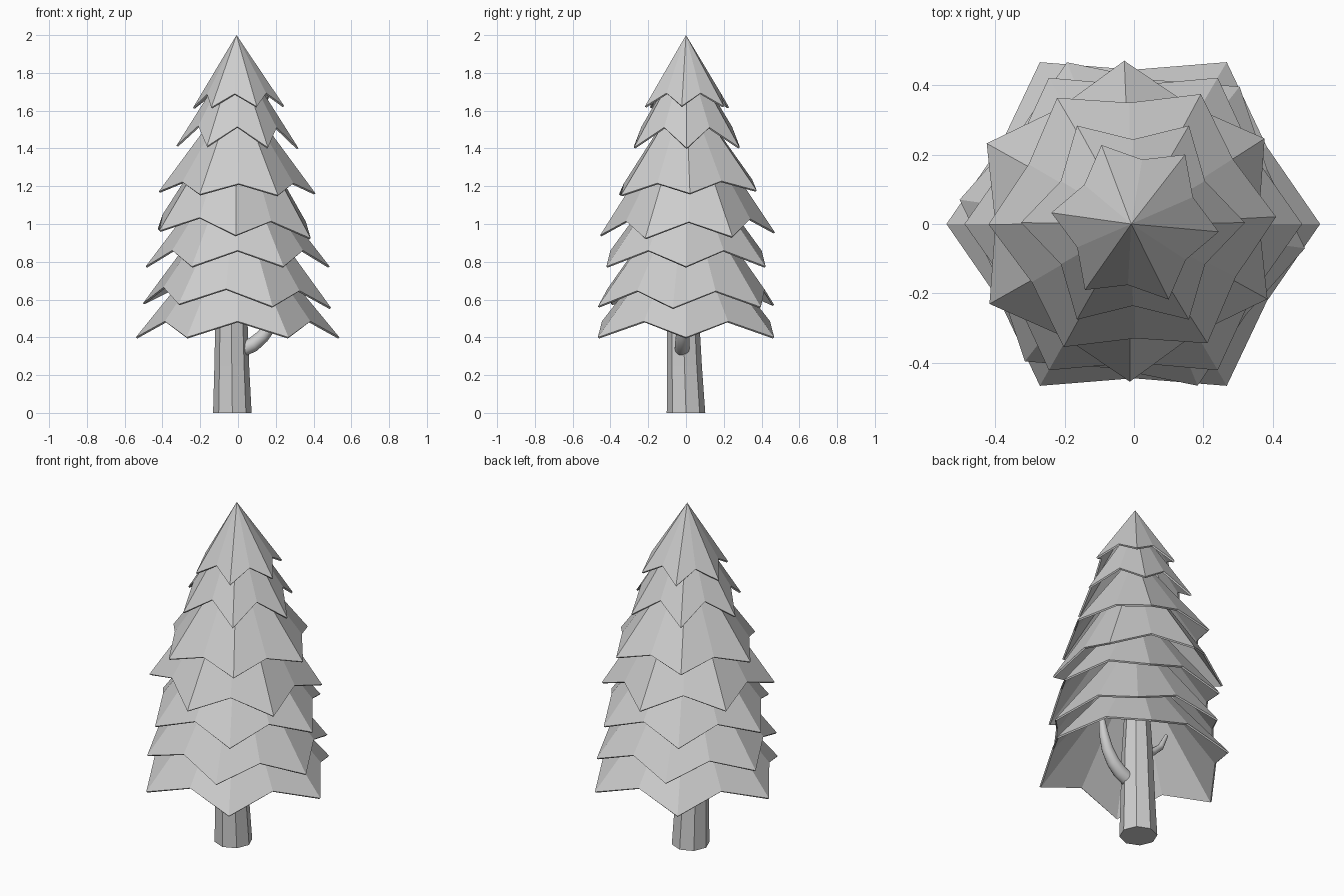
import bpy, bmesh, math
from mathutils import Vector

cube = bpy.data.objects.get("Cube")
if cube:
    bpy.data.objects.remove(cube, do_unlink=True)

# One plain grey for the whole tree
grey = bpy.data.materials.new("plain_grey")
grey.use_nodes = True
colour = (0.61, 0.61, 0.61, 1)
grey.diffuse_color = colour
grey.node_tree.nodes["Principled BSDF"].inputs["Base Color"].default_value = colour


def finish(name, bm):
    mesh = bpy.data.meshes.new(name)
    bm.to_mesh(mesh)
    bm.free()
    mesh.materials.append(grey)
    obj = bpy.data.objects.new(name, mesh)
    bpy.context.collection.objects.link(obj)
    return obj


def skirt(name, tip_r, tip_z, valley_r, valley_z, apex_z, turn, cx, cy, tilt_x, tilt_y):
    """Six-pointed star cone with a thin shell and a slightly tilted rim."""
    bm = bmesh.new()
    apex = bm.verts.new((-0.008, 0, apex_z))
    rim = []
    for i in range(12):
        a = math.radians(turn + 30 * i)
        r, z = (valley_r, valley_z) if i % 2 else (tip_r, tip_z)
        x, y = r * math.cos(a), r * math.sin(a)
        rim.append(bm.verts.new((cx + x, cy + y, z + tilt_x * x + tilt_y * y)))
    for i in range(12):
        bm.faces.new((rim[i], rim[(i + 1) % 12], apex))
    shell = finish(name, bm).modifiers.new("shell", "SOLIDIFY")
    shell.thickness = 0.01
    shell.offset = -1


def tube(name, path, sides, upright=False):
    """Loft rings along a path of (x, y, z, radius)."""
    bm = bmesh.new()
    pts = [Vector(p[:3]) for p in path]
    rings = []
    for i, p in enumerate(pts):
        d = pts[min(i + 1, len(pts) - 1)] - pts[max(i - 1, 0)]
        d = Vector((0, 0, 1)) if upright else d.normalized()
        u = Vector((0, 1, 0)).cross(d).normalized()
        v = d.cross(u)
        ring = []
        for k in range(sides):
            a = math.tau * k / sides
            ring.append(bm.verts.new(p + path[i][3] * (u * math.cos(a) + v * math.sin(a))))
        rings.append(ring)
    for lo, hi in zip(rings, rings[1:]):
        for k in range(sides):
            n = (k + 1) % sides
            bm.faces.new((lo[k], lo[n], hi[n], hi[k]))
    bm.faces.new(rings[0])
    bm.faces.new(rings[-1])
    bmesh.ops.recalc_face_normals(bm, faces=bm.faces)
    return finish(name, bm)


# Foliage: tip radius, tip z, valley radius, valley z, apex z, turn, centre, tilt
tiers = [
    (0.539, 0.40, 0.445, 0.485, 1.06, 0, -0.002, 0, 0, 0),
    (0.503, 0.568, 0.42, 0.655, 1.25, -8, -0.005, 0, -0.025, 0),
    (0.487, 0.775, 0.40, 0.86, 1.41, 0, -0.002, 0, 0, 0),
    (0.463, 0.948, 0.38, 1.03, 1.66, 31, -0.02, 0.008, -0.05, 0.016),
    (0.415, 1.167, 0.34, 1.225, 1.73, 1.5, -0.005, 0.01, -0.012, 0.034),
    (0.323, 1.408, 0.24, 1.515, 1.92, 0, -0.003, 0.004, -0.02, 0),
    (0.243, 1.62, 0.182, 1.69, 2.00, -6.5, 0.003, 0.005, 0.02, 0),
]
for n, t in enumerate(tiers):
    skirt(f"foliage_tier_{n + 1}", *t)

# Trunk, leaning slightly
tube("trunk", [(-0.03, 0, 0, 0.102), (-0.033, -0.008, 0.25, 0.092),
               (-0.035, -0.015, 0.5, 0.085), (-0.03, -0.01, 0.9, 0.06)], 8, True)

# Two stub branches curving upward
branches = {
    "left_branch": [(0.02, -0.02, 0.335, 0.04), (0.08, -0.02, 0.362, 0.039),
                    (0.13, -0.018, 0.405, 0.036), (0.175, -0.012, 0.465, 0.032),
                    (0.205, -0.005, 0.54, 0.026), (0.225, 0, 0.63, 0.016)],
    "right_branch": [(-0.07, 0, 0.53, 0.021), (-0.13, 0, 0.555, 0.02),
                     (-0.185, 0, 0.605, 0.017), (-0.225, 0, 0.69, 0.01)],
}
for name, path in branches.items():
    obj = tube(name, path, 12)
    bpy.ops.object.select_all(action="DESELECT")
    obj.select_set(True)
    bpy.context.view_layer.objects.active = obj
    bpy.ops.object.shade_smooth_by_angle(angle=math.radians(40))
